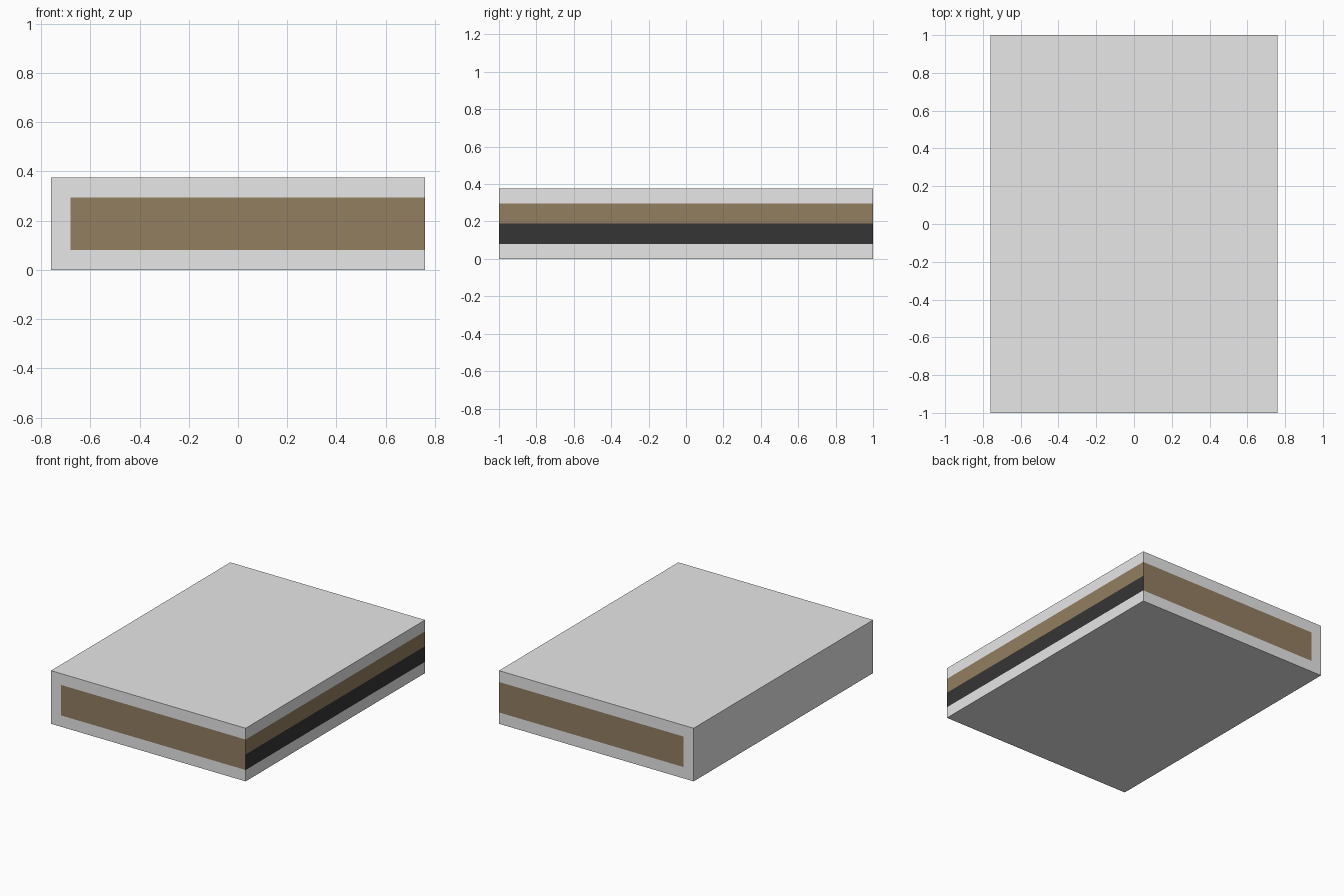
import bpy, bmesh

if "Cube" in bpy.data.objects:
    bpy.data.objects.remove(bpy.data.objects["Cube"])

W, D, H = 0.76, 1.0, 0.375      # half width, half depth, height
SPINE, LOW, MID, TOP = -0.68, 0.08, 0.19, 0.295


def material(name, rgb):
    m = bpy.data.materials.new(name)
    m.diffuse_color = (*rgb, 1)
    m.use_nodes = True
    m.node_tree.nodes["Principled BSDF"].inputs["Base Color"].default_value = m.diffuse_color
    return m


cover_grey = material("cover_grey", (0.8, 0.8, 0.8))
page_brown = material("page_brown", (0.29, 0.21, 0.119))
page_black = material("page_black", (0.036, 0.036, 0.036))


def extrude_profile(name, points, mats):
    """Extrude an x-z outline along the full depth."""
    bm = bmesh.new()
    face = bm.faces.new([bm.verts.new((x, -D, z)) for x, z in points])
    ret = bmesh.ops.extrude_face_region(bm, geom=[face])
    verts = [v for v in ret["geom"] if isinstance(v, bmesh.types.BMVert)]
    bmesh.ops.translate(bm, verts=verts, vec=(0, 2 * D, 0))
    bmesh.ops.recalc_face_normals(bm, faces=bm.faces)
    mesh = bpy.data.meshes.new(name)
    bm.to_mesh(mesh)
    bm.free()
    for m in mats:
        mesh.materials.append(m)
    obj = bpy.data.objects.new(name, mesh)
    bpy.context.collection.objects.link(obj)
    return obj


# Cover: two boards joined by the spine
extrude_profile("book_cover", [(-W, 0), (W, 0), (W, LOW), (SPINE, LOW),
                               (SPINE, TOP), (W, TOP), (W, H), (-W, H)], [cover_grey])

# Page block: the lower half of the fore edge is black
pages = extrude_profile("page_block", [(SPINE, LOW), (W, LOW), (W, MID),
                                       (W, TOP), (SPINE, TOP)], [page_brown, page_black])
for p in pages.data.polygons:
    if p.normal.x > 0.9 and p.center.z < MID:
        p.material_index = 1
